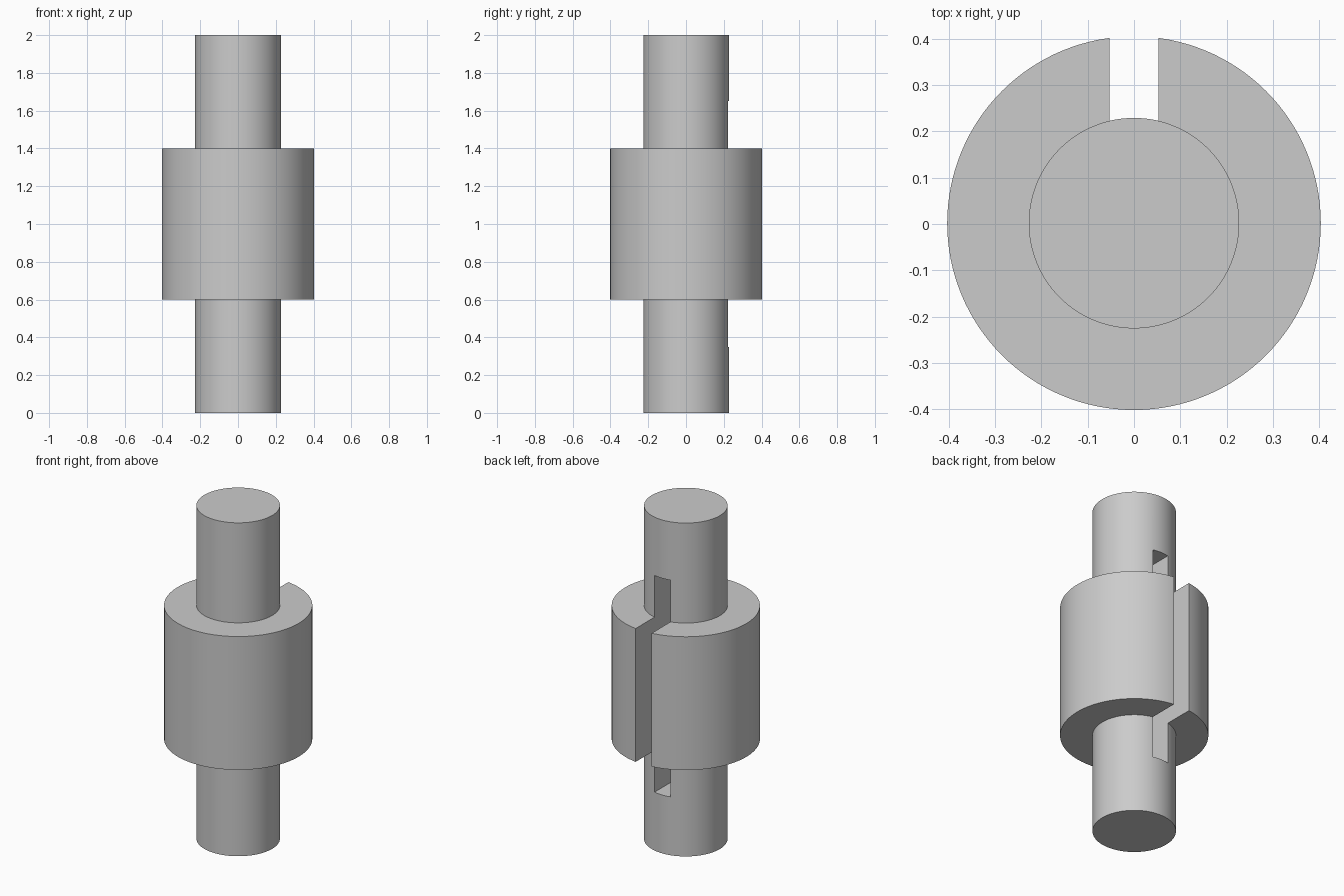
import bpy
import bmesh
from math import cos, sin, tau, radians

SEGMENTS = 128
AXIS_Y = 0.0018
SHAFT_R, COLLAR_R = 0.227, 0.403
HEIGHT, COLLAR_BOTTOM, COLLAR_TOP = 2.0, 0.6, 1.4
SLOT_WIDTH, SLOT_BOTTOM, SLOT_TOP = 0.106, 0.35, 1.65

cube = bpy.data.objects.get("Cube")
if cube:
    bpy.data.objects.remove(cube, do_unlink=True)


def make_material(name, colour):
    mat = bpy.data.materials.new(name)
    mat.use_nodes = True
    mat.diffuse_color = colour
    mat.node_tree.nodes["Principled BSDF"].inputs["Base Color"].default_value = colour
    return mat


def make_object(name, bm, mat):
    bmesh.ops.recalc_face_normals(bm, faces=bm.faces)
    mesh = bpy.data.meshes.new(name)
    bm.to_mesh(mesh)
    bm.free()
    mesh.materials.append(mat)
    obj = bpy.data.objects.new(name, mesh)
    bpy.context.collection.objects.link(obj)
    return obj


def turned_solid(name, profile, mat):
    """Closed solid turned from (radius, height) steps, with flat end caps."""
    bm = bmesh.new()
    angles = [tau * i / SEGMENTS for i in range(SEGMENTS)]
    rings = [[bm.verts.new((r * cos(a), AXIS_Y + r * sin(a), z)) for a in angles]
             for r, z in profile]
    for low, high in zip(rings, rings[1:]):
        for i in range(SEGMENTS):
            j = (i + 1) % SEGMENTS
            bm.faces.new((low[i], low[j], high[j], high[i]))
    bm.faces.new(rings[0])
    bm.faces.new(rings[-1])
    return make_object(name, bm, mat)


def box(name, low, high, mat):
    bm = bmesh.new()
    bmesh.ops.create_cube(bm, size=1)
    for v in bm.verts:
        v.co = [(a + b) / 2 + c * (b - a) for a, b, c in zip(low, high, v.co)]
    return make_object(name, bm, mat)


grey = make_material("plain grey", (0.6, 0.6, 0.6, 1))

# Shaft with a wide collar in the middle
shaft = turned_solid("collared_shaft", [
    (SHAFT_R, 0), (SHAFT_R, COLLAR_BOTTOM), (COLLAR_R, COLLAR_BOTTOM),
    (COLLAR_R, COLLAR_TOP), (SHAFT_R, COLLAR_TOP), (SHAFT_R, HEIGHT)], grey)

# Long slot cut from the back to the axis
cutter = box("slot_cutter", (-SLOT_WIDTH / 2, AXIS_Y, SLOT_BOTTOM),
             (SLOT_WIDTH / 2, 0.6, SLOT_TOP), grey)
cutter.hide_render = True
slot = shaft.modifiers.new("slot", 'BOOLEAN')
slot.operation = 'DIFFERENCE'
slot.solver = 'EXACT'
slot.object = cutter

bpy.ops.object.select_all(action='DESELECT')
shaft.select_set(True)
bpy.context.view_layer.objects.active = shaft
bpy.ops.object.modifier_apply(modifier=slot.name)
bpy.data.objects.remove(cutter, do_unlink=True)

# Smooth turned sides, crisp steps and slot edges
bpy.ops.object.shade_smooth_by_angle(angle=radians(30))
